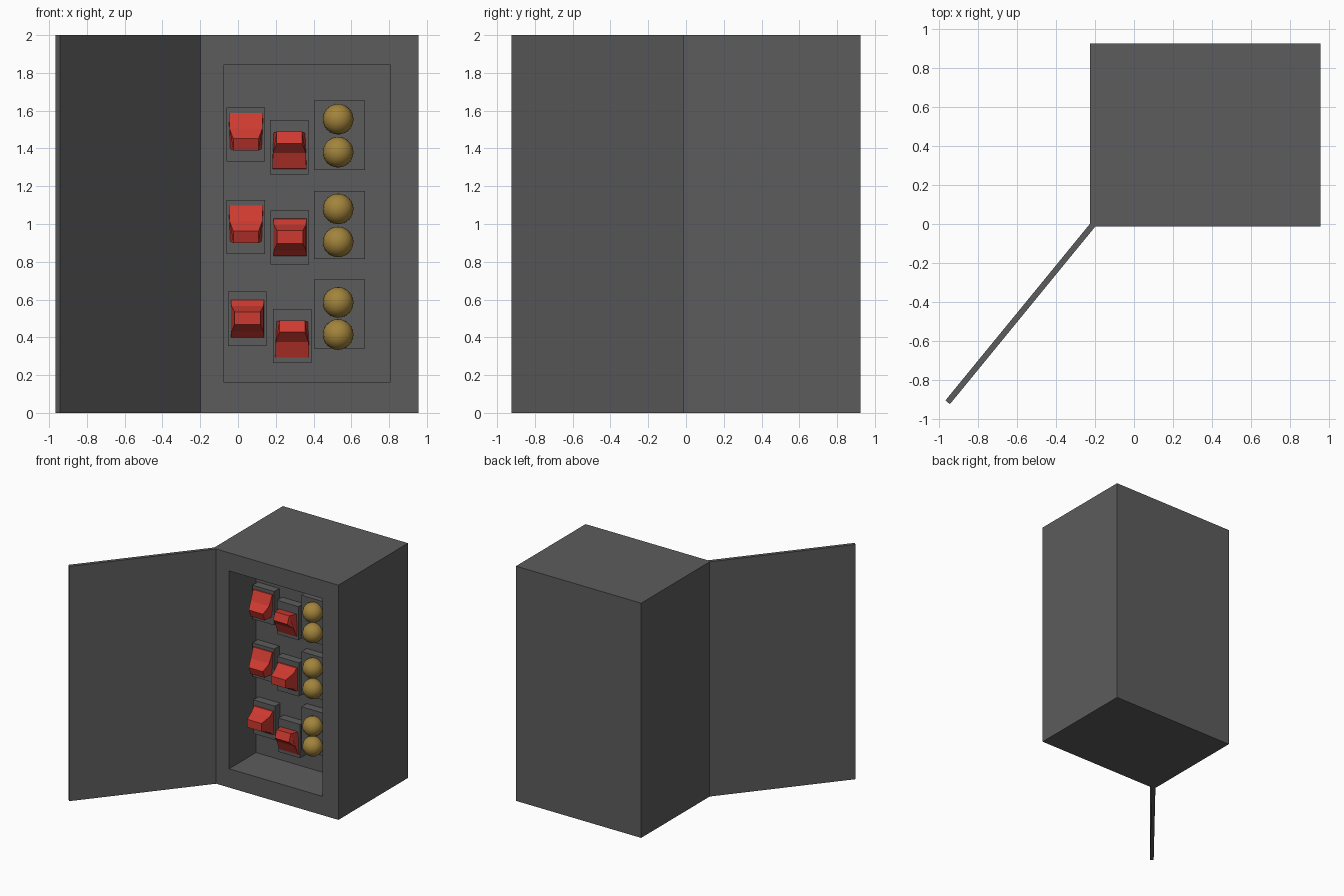
import bpy, bmesh, math
from mathutils import Matrix, Vector

if "Cube" in bpy.data.objects:
    bpy.data.objects.remove(bpy.data.objects["Cube"])


def material(name, rgb):
    m = bpy.data.materials.new(name)
    m.diffuse_color = (*rgb, 1)
    m.use_nodes = True
    m.node_tree.nodes["Principled BSDF"].inputs["Base Color"].default_value = m.diffuse_color
    return m


GREY = material("dark_grey", (0.107, 0.107, 0.107))
RED = material("switch_red", (0.62, 0.042, 0.03))
GOLD = material("lamp_gold", (0.36, 0.23, 0.045))


def finish(bm, name, mat):
    bmesh.ops.recalc_face_normals(bm, faces=bm.faces)
    me = bpy.data.meshes.new(name)
    bm.to_mesh(me)
    bm.free()
    me.materials.append(mat)
    ob = bpy.data.objects.new(name, me)
    bpy.context.collection.objects.link(ob)
    return ob


def box(name, lo, hi, mat):
    lo, hi = Vector(lo), Vector(hi)
    bm = bmesh.new()
    m = Matrix.Translation((lo + hi) / 2) @ Matrix.Diagonal((*(hi - lo), 1))
    bmesh.ops.create_cube(bm, size=1, matrix=m)
    return finish(bm, name, mat)


FRONT, BACK_WALL, PLATE = -0.012, 0.35, 0.28

# Cabinet: solid block whose front face is inset as a frame and pushed in
bm = bmesh.new()
x0, x1, z1 = -0.225, 0.955, 2.0
outer = [bm.verts.new((x, y, z)) for y in (FRONT, 0.925)
         for x, z in ((x0, 0), (x1, 0), (x1, z1), (x0, z1))]
inner = [bm.verts.new((x, y, z)) for y in (FRONT, BACK_WALL)
         for x, z in ((-0.075, 0.16), (0.805, 0.16), (0.805, 1.845), (-0.075, 1.845))]
for i in range(4):
    j = (i + 1) % 4
    bm.faces.new((outer[i], outer[j], outer[j + 4], outer[i + 4]))
    bm.faces.new((inner[i], inner[j], inner[j + 4], inner[i + 4]))
    bm.faces.new((outer[i], outer[j], inner[j], inner[i]))
bm.faces.new(outer[4:])
bm.faces.new(inner[4:])
finish(bm, "cabinet", GREY)

# Door: thin slab swung open about the left front edge
door = box("door", (-1.18, -0.015, 0), (0, 0.015, 2), GREY)
door.location = (-0.207, 0.0, 0)
door.rotation_euler.z = math.radians(50.7)

# Rocker profiles: (y, height, half width) around the side outline
PRESSED = [(0.30, 0.20, 0.09), (0.272, 0.197, 0.09), (0.235, 0.115, 0.087),
           (0.18, 0.063, 0.067), (0.205, 0.0, 0.067), (0.30, 0.01, 0.087)]
RAISED = [(y, 0.2 - h, w) for y, h, w in PRESSED]
LEVEL = [(0.30, 0.20, 0.088), (0.27, 0.197, 0.088), (0.235, 0.165, 0.085),
         (0.15, 0.135, 0.068), (0.15, 0.067, 0.068), (0.235, 0.03, 0.085),
         (0.27, 0.0, 0.088), (0.30, 0.0, 0.088)]


def rocker(name, x, z, profile):
    bm = bmesh.new()
    sides = [[bm.verts.new((x + s * w, y, z + h)) for y, h, w in profile]
             for s in (-1, 1)]
    n = len(profile)
    for i in range(n):
        j = (i + 1) % n
        bm.faces.new((sides[0][i], sides[0][j], sides[1][j], sides[1][i]))
    caps = [bm.faces.new(s) for s in sides]
    bmesh.ops.triangulate(bm, faces=caps)
    finish(bm, name, RED)


# Switches: centre x, bottom of the rocker, state
switches = [(0.042, 1.39, PRESSED), (0.042, 0.90, PRESSED), (0.05, 0.40, LEVEL),
            (0.272, 1.29, RAISED), (0.275, 0.83, LEVEL), (0.287, 0.29, RAISED)]
for i, (x, z, state) in enumerate(switches, 1):
    bottom = z - (0.045 if state is LEVEL else 0.06 if x < 0.1 else 0.027)
    box(f"switch_plate_{i}", (x - 0.102, PLATE, bottom),
        (x + 0.102, BACK_WALL, bottom + 0.287), GREY)
    rocker(f"switch_rocker_{i}", x, z, state)

# Lamp plates, each with two round lamps
for i, (bottom, top, lamps) in enumerate([(1.285, 1.655, (1.38, 1.555)),
                                          (0.815, 1.175, (0.905, 1.08)),
                                          (0.34, 0.705, (0.415, 0.585))], 1):
    box(f"lamp_plate_{i}", (0.402, PLATE, bottom), (0.672, BACK_WALL, top), GREY)
    for k, z in enumerate(lamps, 1):
        bm = bmesh.new()
        bmesh.ops.create_uvsphere(bm, u_segments=16, v_segments=12, radius=0.081,
                                  matrix=Matrix.Translation((0.53, 0.25, z)))
        for f in bm.faces:
            f.smooth = True
        finish(bm, f"lamp_{i}_{k}", GOLD)
